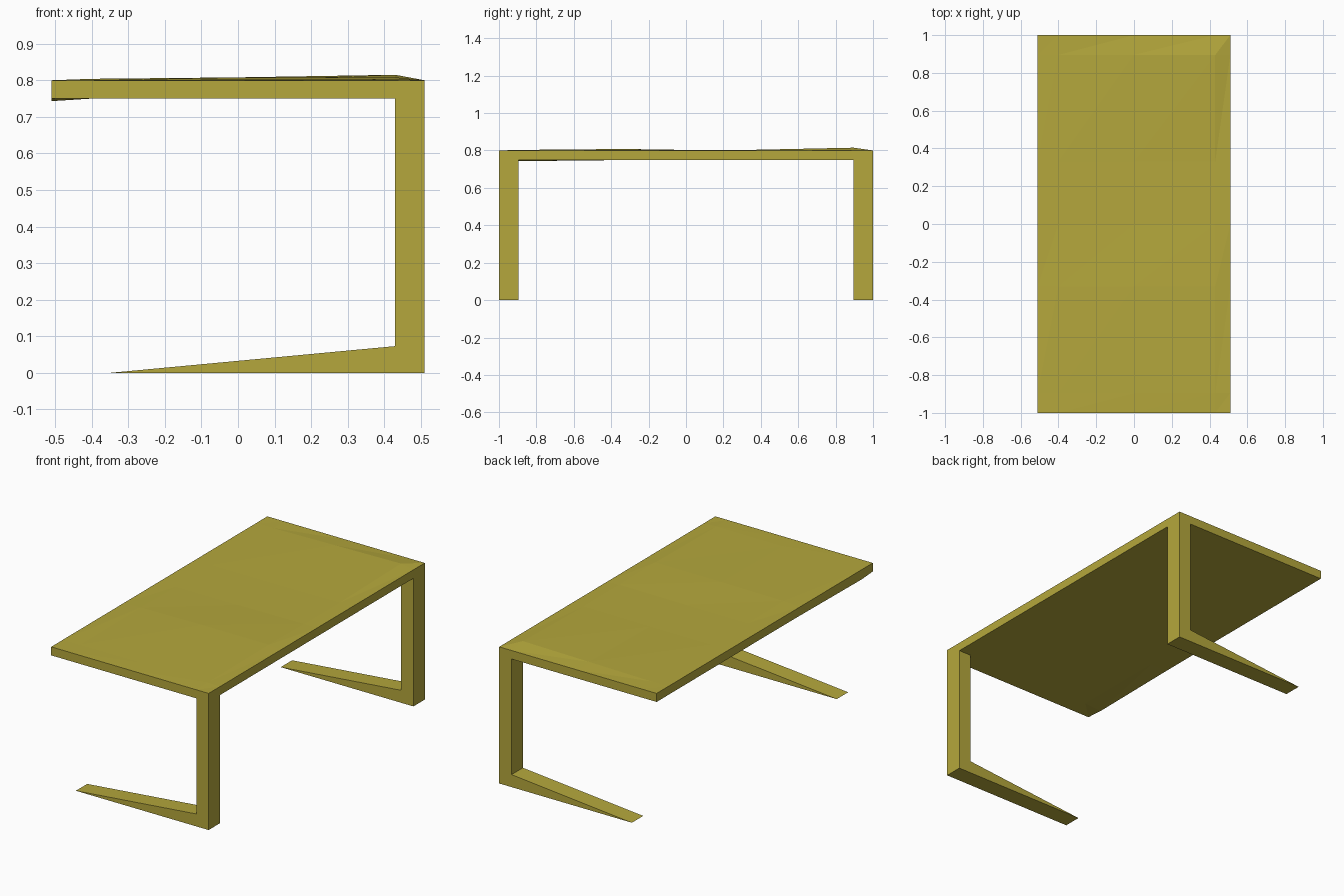
import bpy
import bmesh

if "Cube" in bpy.data.objects:
    bpy.data.objects.remove(bpy.data.objects["Cube"])

olive = bpy.data.materials.new("olive_yellow")
olive.diffuse_color = (0.46, 0.39, 0.045, 1)
olive.use_nodes = True
olive.node_tree.nodes["Principled BSDF"].inputs["Base Color"].default_value = olive.diffuse_color


def finish(name, bm):
    bmesh.ops.recalc_face_normals(bm, faces=bm.faces)
    me = bpy.data.meshes.new(name)
    bm.to_mesh(me)
    bm.free()
    me.materials.append(olive)
    ob = bpy.data.objects.new(name, me)
    bpy.context.collection.objects.link(ob)
    return ob


# C-shaped side leg with a tapered foot, extruded along y
def leg(name, y0, y1):
    profile = [(-0.35, 0), (0.51, 0), (0.51, 0.75), (0.43, 0.75), (0.43, 0.073)]
    bm = bmesh.new()
    face = bm.faces.new([bm.verts.new((x, y0, z)) for x, z in profile])
    ext = bmesh.ops.extrude_face_region(bm, geom=[face])
    moved = [g for g in ext["geom"] if isinstance(g, bmesh.types.BMVert)]
    bmesh.ops.translate(bm, verts=moved, vec=(0, y1 - y0, 0))
    finish(name, bm)


leg("front_leg", -1, -0.895)
leg("back_leg", 0.895, 1)

# Table top: slab whose upper and lower skins are slightly uneven
xs = [-0.51, -0.4, 0, 0.43, 0.51]
ys = [-1, -0.895, -0.33, 0, 0.33, 0.895, 1]
bumps = {(3, 5): 0.815, (2, 5): 0.808, (1, 5): 0.801,
         (2, 2): 0.808, (3, 2): 0.808, (1, 2): 0.804,
         (2, 1): 0.802, (3, 1): 0.803, (3, 4): 0.803, (3, 3): 0.803}
dips = {(0, 1): 0.743, (0, 2): 0.749}
bm = bmesh.new()
nx, ny = len(xs), len(ys)


def skin(heights, base):
    v = {(i, j): bm.verts.new((xs[i], ys[j], heights.get((i, j), base)))
         for i in range(nx) for j in range(ny)}
    for i in range(nx - 1):
        for j in range(ny - 1):
            a, b, c, d = v[i, j], v[i + 1, j], v[i + 1, j + 1], v[i, j + 1]
            bm.faces.new((a, b, c))
            bm.faces.new((a, c, d))


skin(bumps, 0.80)
skin(dips, 0.75)
# slab edges
bmesh.ops.bridge_loops(bm, edges=[e for e in bm.edges if e.is_boundary])
finish("table_top", bm)
